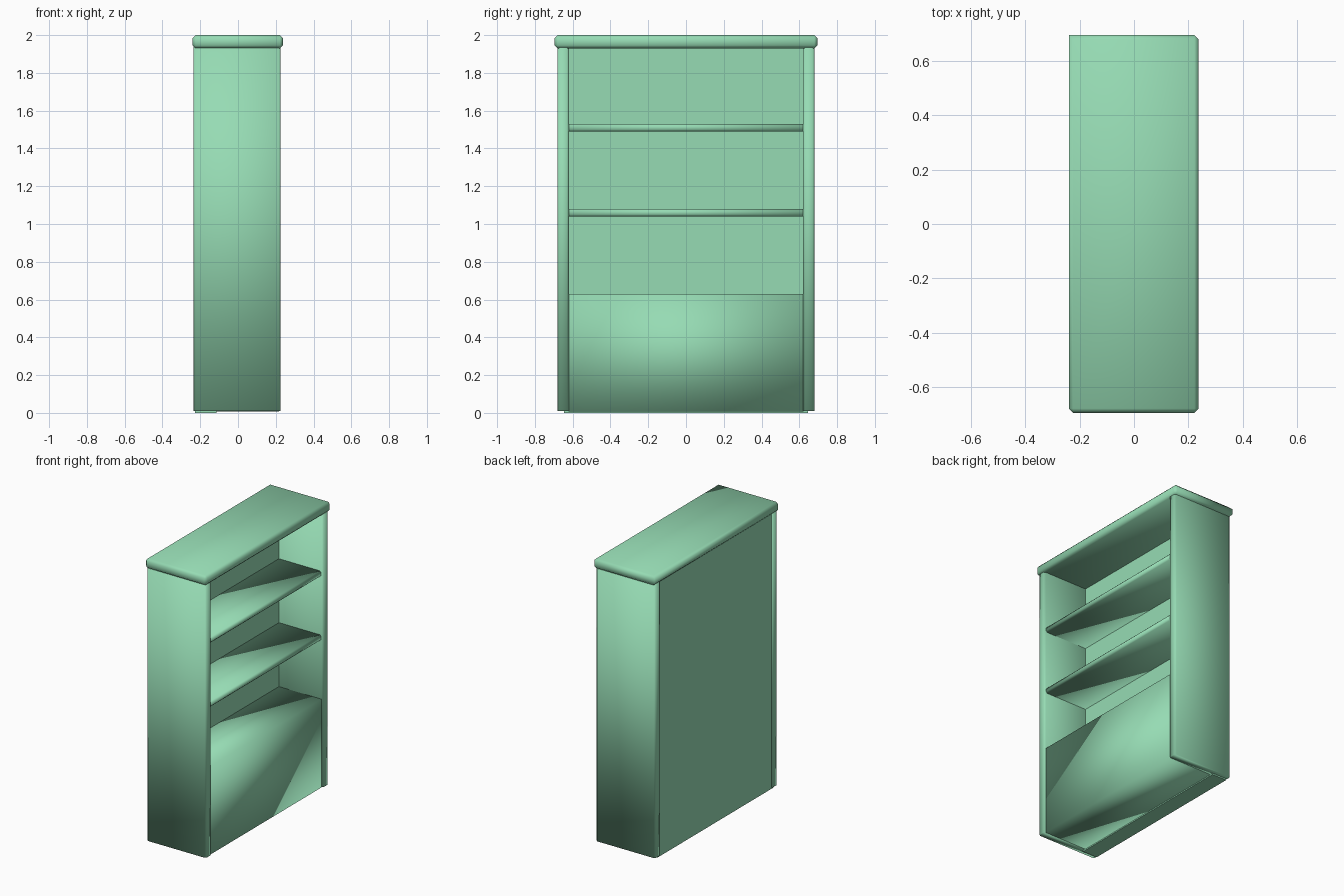
import bpy
import bmesh

if "Cube" in bpy.data.objects:
    bpy.data.objects.remove(bpy.data.objects["Cube"], do_unlink=True)

# Single painted finish
green = bpy.data.materials.new("soft_green")
green.use_nodes = True
colour = (0.305, 0.71, 0.455, 1)
green.diffuse_color = colour
green.node_tree.nodes["Principled BSDF"].inputs["Base Color"].default_value = colour


def board(name, x, y, z, bevel=0, rule=None, smooth=True):
    """Box between (low, high) ranges; edges picked by the rule are bevelled."""
    bm = bmesh.new()
    bmesh.ops.create_cube(bm, size=1)
    for v in bm.verts:
        v.co = [r[0] if c < 0 else r[1] for c, r in zip(v.co, (x, y, z))]
    if bevel:
        edges = [e for e in bm.edges if rule is None or rule(e)]
        bmesh.ops.bevel(bm, geom=edges, offset=bevel, segments=1,
                        profile=0.5, affect='EDGES')
    for f in bm.faces:
        f.smooth = smooth
    mesh = bpy.data.meshes.new(name)
    bm.to_mesh(mesh)
    bm.free()
    mesh.materials.append(green)
    obj = bpy.data.objects.new(name, mesh)
    bpy.context.collection.objects.link(obj)
    return obj


def is_upright(e):
    return abs(e.verts[0].co.z - e.verts[1].co.z) > 0.01


def is_cap_edge(e):
    # The rear left upright corner of the top stays square
    mid = (e.verts[0].co + e.verts[1].co) / 2
    return not (is_upright(e) and mid.x < 0 and mid.y > 0)


def is_front_edge(e):
    return all(v.co.x > 0 for v in e.verts) and not is_upright(e)


# Side panels
for name, side in (("side_panel_near", -1), ("side_panel_far", 1)):
    board(name, (-0.235, 0.226), sorted((side * 0.62, side * 0.68)),
          (0.01, 1.94), 0.01, is_upright)

# Back panel, let into the sides
board("back_panel", (-0.228, -0.115), (-0.645, 0.645), (0, 1.94), smooth=False)

# Closed base
board("base_box", (-0.13, 0.216), (-0.622, 0.622), (0.008, 0.63))

# Shelves
for name, z in (("lower_shelf", 1.04), ("upper_shelf", 1.49)):
    board(name, (-0.13, 0.214), (-0.622, 0.622), (z, z + 0.04), 0.01, is_front_edge)

# Top board
board("top_board", (-0.24, 0.238), (-0.695, 0.695), (1.93, 2.0), 0.016, is_cap_edge)
